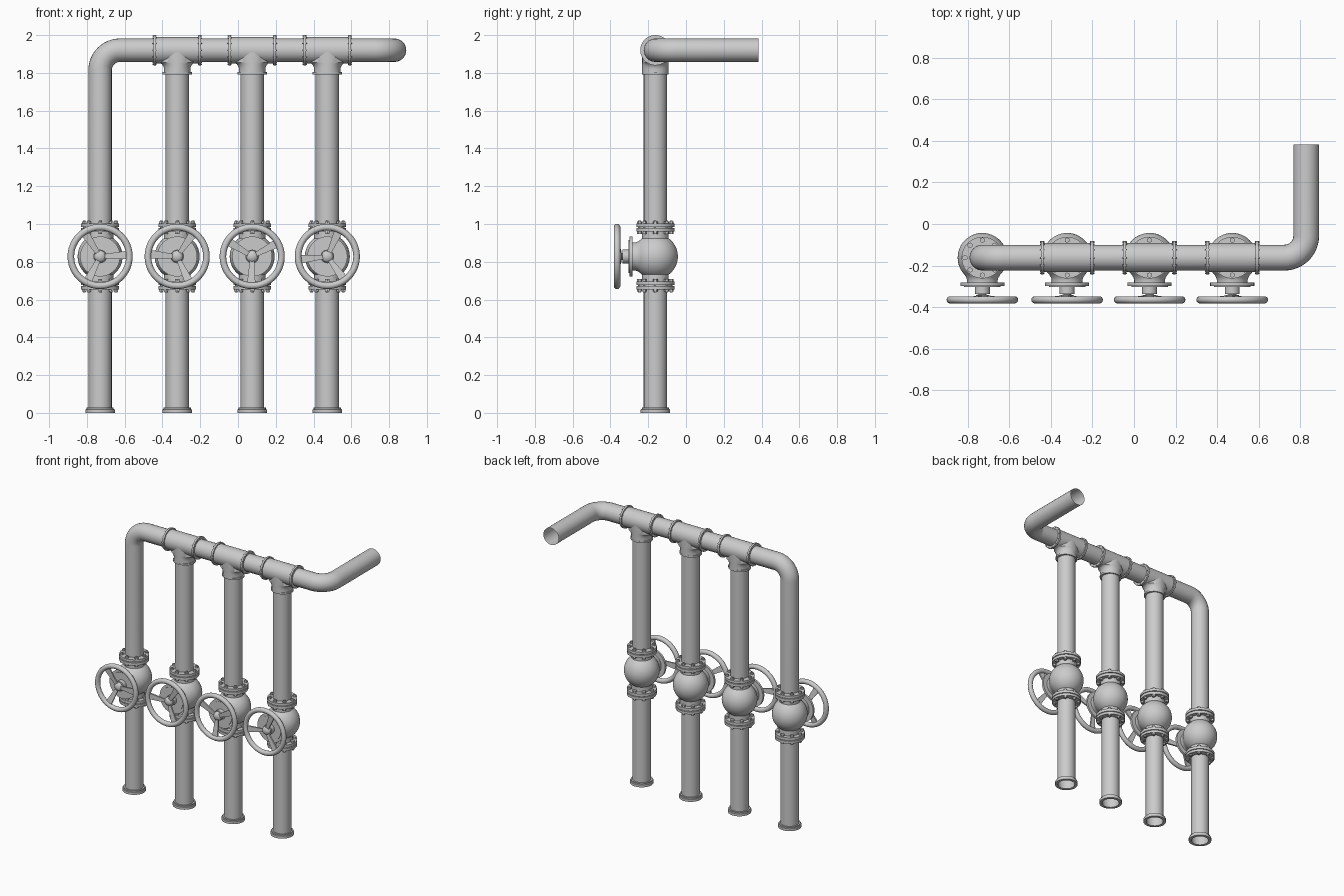
import bpy, bmesh
from math import sin, cos, pi, radians, sqrt
from mathutils import Matrix, Vector

if "Cube" in bpy.data.objects:
    bpy.data.objects.remove(bpy.data.objects["Cube"])

Y0, ZV, ZH, R = -0.162, 0.828, 1.92, 0.062
XS = [-0.73, -0.322, 0.075, 0.473]
FRONT = Matrix.Rotation(pi / 2, 4, 'X')      # local z -> -y
SIDE = Matrix.Rotation(pi / 2, 4, 'Y')       # local z -> +x


def finish(name, bm, mat, fix=True):
    if fix:
        bmesh.ops.recalc_face_normals(bm, faces=bm.faces)
    me = bpy.data.meshes.new(name)
    bm.to_mesh(me)
    bm.free()
    ob = bpy.data.objects.new(name, me)
    bpy.context.collection.objects.link(ob)
    ob.matrix_world = mat
    smooth(ob)
    return ob


def smooth(ob):
    bpy.ops.object.select_all(action='DESELECT')
    ob.select_set(True)
    bpy.context.view_layer.objects.active = ob
    bpy.ops.object.shade_smooth_by_angle(angle=radians(35))


def loft(name, rings, mat, segs=48, closed=False):
    """Stack of elliptical rings (rx, ry, height)."""
    bm = bmesh.new()
    loops = [[bm.verts.new((rx * cos(2 * pi * i / segs), ry * sin(2 * pi * i / segs), h))
              for i in range(segs)] for rx, ry, h in rings]
    pairs = list(zip(loops, loops[1:])) + ([(loops[-1], loops[0])] if closed else [])
    for a, b in pairs:
        for i in range(segs):
            j = (i + 1) % segs
            bm.faces.new((a[i], a[j], b[j], b[i]))
    bmesh.ops.remove_doubles(bm, verts=bm.verts, dist=1e-5)
    return finish(name, bm, mat)


def lathe(name, prof, mat, segs=48, closed=False):
    return loft(name, [(r, r, h) for r, h in prof], mat, segs, closed)


def bolts(name, mat, count, circle, parts):
    """Ring of bolts; parts are (radius, bottom, top, sides)."""
    bm = bmesh.new()
    for k in range(count):
        a = 2 * pi * k / count
        for r, lo, hi, n in parts:
            m = Matrix.Translation((circle * cos(a), circle * sin(a), (lo + hi) / 2))
            bmesh.ops.create_cone(bm, cap_ends=True, segments=n, radius1=r, radius2=r,
                                  depth=hi - lo, matrix=m)
    return finish(name, bm, mat)


def pipe(name, pts):
    """Round open pipe swept along a path."""
    cu = bpy.data.curves.new(name, 'CURVE')
    cu.dimensions = '3D'
    cu.bevel_depth, cu.bevel_resolution = R, 10
    sp = cu.splines.new('POLY')
    sp.points.add(len(pts) - 1)
    for p, co in zip(sp.points, pts):
        p.co = (*co, 1)
    ob = bpy.data.objects.new(name, cu)
    bpy.context.collection.objects.link(ob)
    bpy.ops.object.select_all(action='DESELECT')
    ob.select_set(True)
    bpy.context.view_layer.objects.active = ob
    bpy.ops.object.convert(target='MESH')
    smooth(bpy.context.view_layer.objects.active)


def bend(corner, d_in, d_out, r=0.105, n=12):
    c, u, v = Vector(corner), Vector(d_in), Vector(d_out)
    o = c - u * r + v * r
    return [o - v * r * cos(t) + u * r * sin(t) for t in (pi / 2 * i / n for i in range(n + 1))]


# header: left riser, left elbow, top run, right elbow, outlet
pipe("header_pipe", [(XS[0], Y0, ZV + 0.15)]
     + bend((XS[0], Y0, ZH), (0, 0, 1), (1, 0, 0))
     + bend((0.829, Y0, ZH), (1, 0, 0), (0, 1, 0))
     + [(0.829, 0.383, ZH)])

# tee fittings on the three other risers
for k, x in enumerate(XS[1:], 1):
    pipe(f"riser_{k}", [(x, Y0, ZV + 0.15), (x, Y0, 1.85)])
    at = Matrix.Translation((x, Y0, ZH))
    half = [(0.07, 0), (0.07, 0.113), (0.08, 0.113), (0.08, 0.126), (R - 0.001, 0.126)]
    lathe(f"tee_run_{k}", [(r, -h) for r, h in half[:0:-1]] + half, at @ SIDE)
    branch = [(R - 0.001, R - 0.001, -0.128), (0.078, 0.078, -0.128), (0.078, 0.078, -0.116),
              (0.07, 0.07, -0.116), (0.07, 0.07, -0.1)]
    for i in range(1, 7):       # fillet flaring into the run
        t = pi / 2 * i / 6
        branch.append((0.07 + 0.035 * (1 - cos(t)), 0.07, -0.1 + 0.035 * sin(t)))
    branch = branch[:-1]
    # narrow the flare in depth where it meets the round run
    branch = [(rx, min(ry, 0.07), h) for rx, ry, h in branch] + [(0.07, 0.0695, 0)]
    loft(f"tee_branch_{k}", branch, at)
    for s in (-1, 1):
        bolts(f"tee_bolts_{k}", at @ SIDE, 12, 0.075,
              [(0.004, s * 0.12 - 0.011, s * 0.12 + 0.011, 6)])

# valve body profile: ball, neck and paired flanges, mirrored
BALL, NECK = 0.119, 0.07
lim = sqrt(BALL ** 2 - NECK ** 2)
upper = [(sqrt(BALL ** 2 - h * h), h) for h in (lim * sin(pi / 2 * i / 10) for i in range(11))]
upper += [(0.07, 0.132), (0.1, 0.132), (0.1, 0.152), (0.085, 0.152), (0.085, 0.157),
          (0.1, 0.157), (0.1, 0.175), (0.03, 0.175)]
body = [(r, -h) for r, h in upper[:0:-1]] + upper
bonnet = [(0.095, 0.07), (0.084, 0.085), (0.077, 0.097), (0.074, 0.108), (0.074, 0.12),
          (0.106, 0.12), (0.106, 0.136), (0.088, 0.136), (0.088, 0.142), (0.036, 0.142),
          (0.036, 0.174), (0, 0.174)]
hub = [(0.018, 0.17), (0.018, 0.178)] + [
    (0.032 * cos(pi / 2 * i / 8), 0.18 + 0.022 * sin(pi / 2 * i / 8)) for i in range(9)]
collar = [(0.058, 0), (0.078, 0), (0.078, 0.018), (0.072, 0.02), (0.072, 0.028), (0.058, 0.028)]
TURN = [3, 55, 28, 66]

for k, x in enumerate(XS):
    # lower leg and foot collar
    pipe(f"lower_pipe_{k}", [(x, Y0, 0.002), (x, Y0, ZV - 0.15)])
    lathe(f"foot_collar_{k}", collar, Matrix.Translation((x, Y0, 0)), closed=True)
    # valve
    at = Matrix.Translation((x, Y0, ZV))
    lathe(f"valve_body_{k}", body, at)
    for s in (-1, 1):
        flip = Matrix.Scale(1, 4) if s > 0 else Matrix.Rotation(pi, 4, 'X')
        bolts(f"flange_bolts_{k}", at @ flip, 8, 0.084,
              [(0.013, 0.119, 0.132, 6), (0.013, 0.175, 0.185, 6), (0.007, 0.15, 0.19, 8)])
    face = at @ FRONT
    lathe(f"bonnet_{k}", bonnet, face)
    # handwheel: hub, rim and three widening spokes
    lathe(f"wheel_hub_{k}", hub, face, 24)
    rim = [(0.155 + 0.0175 * cos(2 * pi * i / 14), 0.203 + 0.0175 * sin(2 * pi * i / 14))
           for i in range(14)]
    lathe(f"wheel_rim_{k}", rim, face, closed=True)
    bm = bmesh.new()
    for i in range(3):
        rot = Matrix.Rotation(radians(TURN[k] + 120 * i), 4, 'Z')
        cube = bmesh.ops.create_cube(bm, size=1)["verts"]
        for v in cube:
            out = v.co.x > 0
            v.co = rot @ Vector((0.15 if out else 0.015,
                                 v.co.y * (0.046 if out else 0.022),
                                 (0.203 if out else 0.186) + v.co.z * 0.011))
    finish(f"wheel_spokes_{k}", bm, face)
